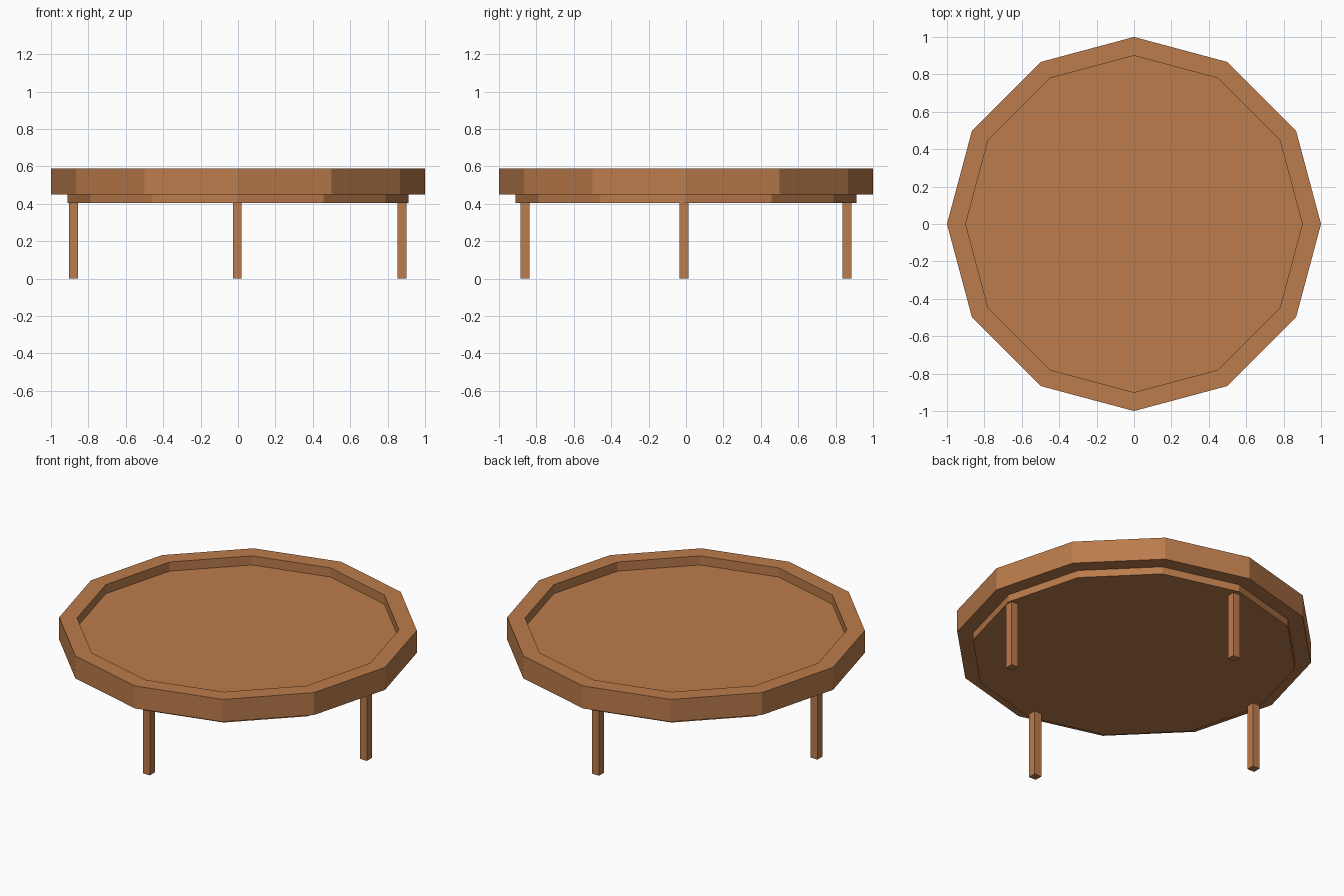
import bpy, bmesh, math

if "Cube" in bpy.data.objects:
    bpy.data.objects.remove(bpy.data.objects["Cube"])

SIDES = 12

wood = bpy.data.materials.new("warm wood")
wood.diffuse_color = (0.50, 0.20, 0.072, 1)
wood.use_nodes = True
wood.node_tree.nodes["Principled BSDF"].inputs["Base Color"].default_value = wood.diffuse_color


def finish(bm, name):
    bmesh.ops.recalc_face_normals(bm, faces=bm.faces)
    mesh = bpy.data.meshes.new(name)
    bm.to_mesh(mesh)
    bm.free()
    mesh.materials.append(wood)
    obj = bpy.data.objects.new(name, mesh)
    bpy.context.collection.objects.link(obj)
    return obj


def ring_verts(bm, radius, z):
    step = math.tau / SIDES
    return [bm.verts.new((radius * math.cos(i * step), radius * math.sin(i * step), z))
            for i in range(SIDES)]


def lathe(name, profile, closed):
    """Sweep a (radius, z) profile round the 12 sides; open ends are capped."""
    bm = bmesh.new()
    rings = [ring_verts(bm, r, z) for r, z in profile]
    pairs = list(zip(rings, rings[1:]))
    if closed:
        pairs.append((rings[-1], rings[0]))
    for a, b in pairs:
        for i in range(SIDES):
            j = (i + 1) % SIDES
            bm.faces.new((a[i], a[j], b[j], b[i]))
    if not closed:
        bm.faces.new(rings[0])
        bm.faces.new(rings[-1])
    return finish(bm, name)


def box(name, x, y, z0, z1, width):
    bm = bmesh.new()
    bmesh.ops.create_cube(bm, size=1)
    for v in bm.verts:
        v.co = (x + v.co.x * width, y + v.co.y * width, z0 + (v.co.z + 0.5) * (z1 - z0))
    return finish(bm, name)


# Raised outer rim
lathe("rim", [(1.0, 0.45), (1.0, 0.588), (0.9, 0.588), (0.9, 0.45)], True)

# Sunken table top, showing a little below the rim
lathe("table_top", [(0.912, 0.405), (0.912, 0.532)], False)

# Four thin square legs on the axes
for name, x, y in (("left_leg", -0.879, -0.011), ("right_leg", 0.877, -0.011),
                   ("front_leg", -0.004, -0.861), ("back_leg", -0.004, 0.861)):
    box(name, x, y, 0.0, 0.41, 0.048)
